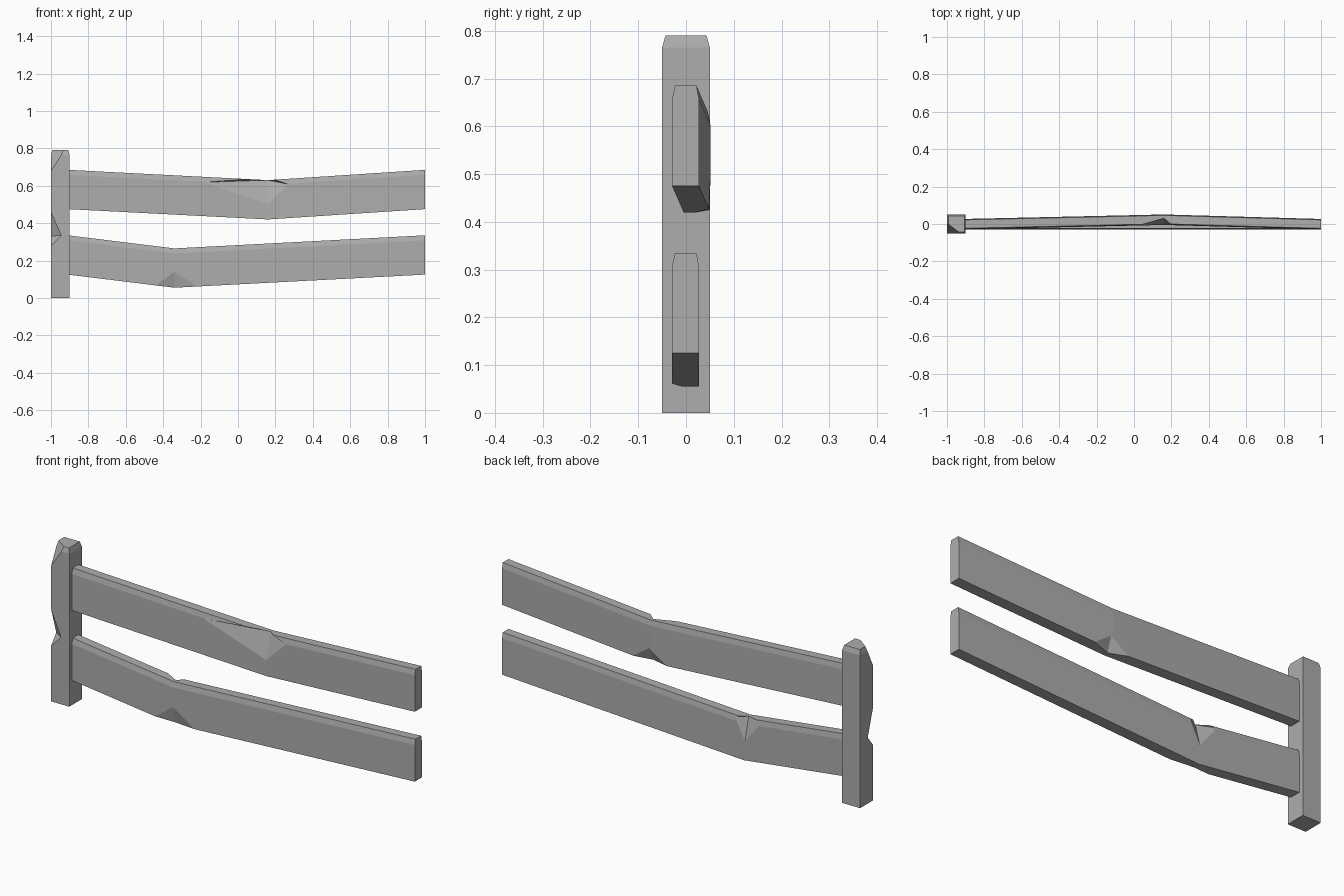
import bpy, bmesh
from mathutils import Vector

if "Cube" in bpy.data.objects:
    bpy.data.objects.remove(bpy.data.objects["Cube"])

wood = bpy.data.materials.new("weathered_grey")
wood.use_nodes = True
GREY = (0.42, 0.42, 0.42, 1)
wood.diffuse_color = GREY
wood.node_tree.nodes["Principled BSDF"].inputs["Base Color"].default_value = GREY


def make_object(name, bm):
    bmesh.ops.recalc_face_normals(bm, faces=bm.faces)
    mesh = bpy.data.meshes.new(name)
    bm.to_mesh(mesh)
    bm.free()
    mesh.materials.append(wood)
    obj = bpy.data.objects.new(name, mesh)
    bpy.context.collection.objects.link(obj)
    return obj


def loft(name, rings):
    """Skin a row of matching cross-sections and cap both ends."""
    bm = bmesh.new()
    loops = [[bm.verts.new(p) for p in ring] for ring in rings]
    for a, b in zip(loops, loops[1:]):
        for i in range(len(a)):
            j = (i + 1) % len(a)
            bm.faces.new((a[i], a[j], b[j], b[i]))
    bm.faces.new(loops[0])
    bm.faces.new(loops[-1])
    return make_object(name, bm)


def chip(obj, *points):
    """Knock a faceted chip out of an edge with a convex cutter."""
    bm = bmesh.new()
    for p in points:
        bm.verts.new(p)
    bmesh.ops.convex_hull(bm, input=bm.verts)
    cutter = make_object("chip_cutter", bm)
    cutter.hide_render = True
    mod = obj.modifiers.new("chip", 'BOOLEAN')
    mod.operation, mod.solver, mod.object = 'DIFFERENCE', 'EXACT', cutter
    graph = bpy.context.evaluated_depsgraph_get()
    result = bpy.data.meshes.new_from_object(obj.evaluated_get(graph))
    obj.modifiers.clear()
    obj.data = result
    bpy.data.objects.remove(cutter)


def rail_section(x, y, z, h=0.21):
    """Plank section with slim chamfers along the top edges."""
    return [(x, y - 0.029, z), (x, y + 0.027, z), (x, y + 0.027, z + h - 0.027),
            (x, y + 0.022, z + h), (x, y - 0.023, z + h), (x, y - 0.029, z + h - 0.027)]


def post_section(z, r):
    return [(-0.95 + sx * r, sy * r, z) for sx, sy in ((-1, -1), (1, -1), (1, 1), (-1, 1))]


# Post with bevelled top
post = loft("post", [post_section(0, 0.05), post_section(0.765, 0.05), post_section(0.79, 0.043)])
# Corner broken off at the top of the post
low = Vector((-1, -0.05, 0.68))
chip(post, low, low + Vector((0.08, 0, 0.12)), low + Vector((0, 0.06, 0.12)), (-1.1, -0.15, 0.82))
# Notch in the outer front edge
chip(post, (-1, -0.05, 0.46), (-1, -0.05, 0.28), (-0.945, -0.05, 0.335),
     (-1, -0.01, 0.33), (-1.05, -0.1, 0.34))

# Upper rail sags and bows backwards
upper = loft("upper_rail", [rail_section(-0.91, 0, 0.475), rail_section(0.16, 0.024, 0.42),
                            rail_section(1, 0, 0.475)])
# Long chip on the front top edge
chip(upper, (-0.2, -0.015, 0.618), (0.27, -0.008, 0.608), (0.16, -0.005, 0.5),
     (0.16, 0.03, 0.63), (0.16, -0.06, 0.68))
# Small chip on the back bottom edge
chip(upper, (0.26, 0.048, 0.426), (0.07, 0.049, 0.424), (0.17, 0.051, 0.49),
     (0.165, 0.02, 0.42), (0.165, 0.09, 0.39))

# Lower rail sags near the post
lower = loft("lower_rail", [rail_section(-0.91, 0, 0.125), rail_section(-0.34, 0, 0.055),
                            rail_section(1, 0, 0.125)])
# Chip on the front bottom edge
chip(lower, (-0.44, -0.029, 0.067), (-0.22, -0.029, 0.061), (-0.34, -0.029, 0.14),
     (-0.34, -0.008, 0.055), (-0.34, -0.06, 0.02))
# Notch on the back top edge
chip(lower, (-0.29, 0.027, 0.26), (-0.44, 0.027, 0.27), (-0.345, 0.027, 0.15),
     (-0.345, -0.004, 0.265), (-0.345, 0.06, 0.31))
